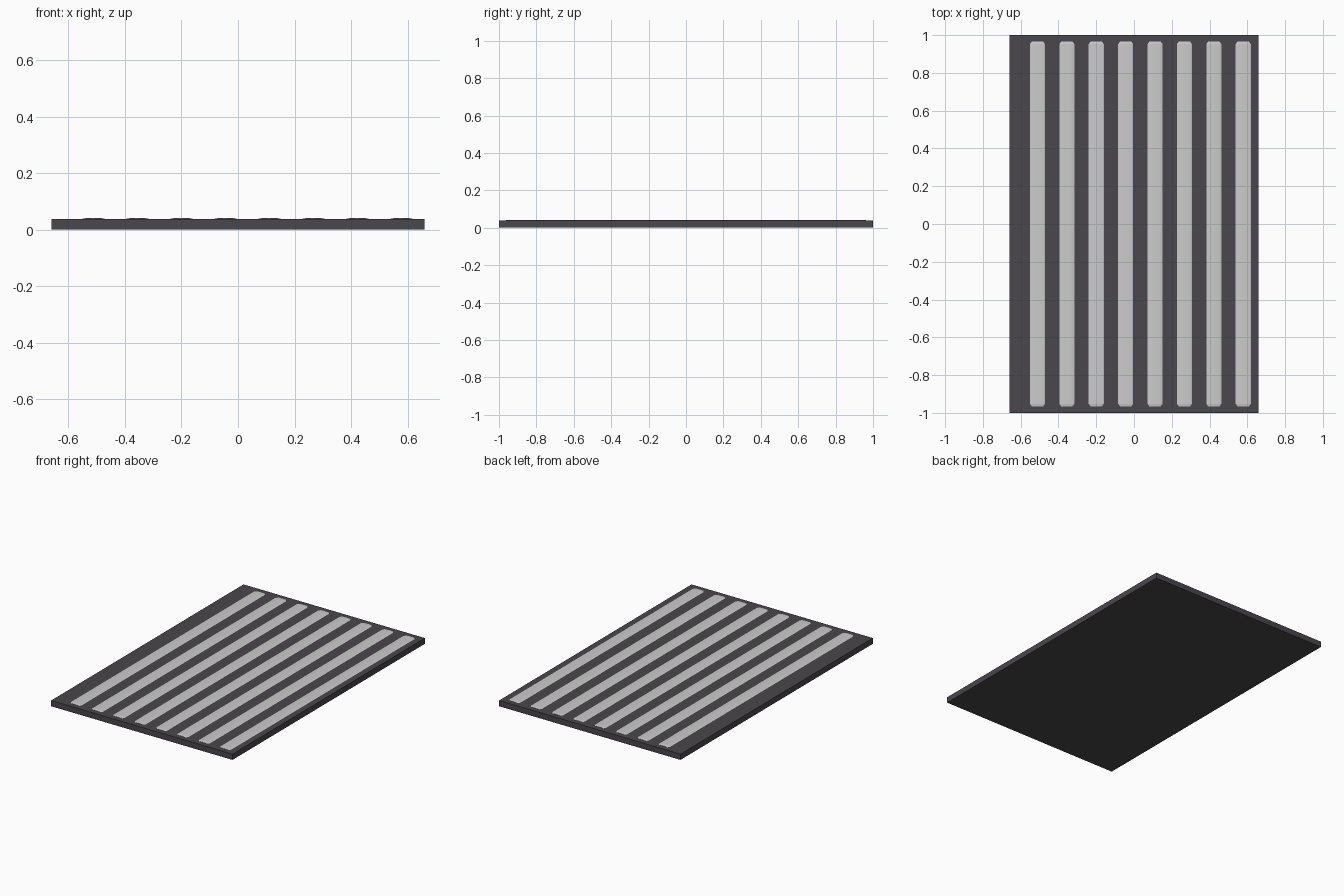
import bpy, bmesh, math

if "Cube" in bpy.data.objects:
    bpy.data.objects.remove(bpy.data.objects["Cube"])

def material(name, col):
    m = bpy.data.materials.new(name)
    m.diffuse_color = (*col, 1)
    m.use_nodes = True
    m.node_tree.nodes["Principled BSDF"].inputs["Base Color"].default_value = m.diffuse_color
    return m

dark = material("charcoal", (0.068, 0.063, 0.072))
light = material("pale grey", (0.6, 0.6, 0.6))

def finish(name, bm, mat):
    bmesh.ops.recalc_face_normals(bm, faces=bm.faces)
    me = bpy.data.meshes.new(name)
    bm.to_mesh(me)
    bm.free()
    me.materials.append(mat)
    ob = bpy.data.objects.new(name, me)
    bpy.context.collection.objects.link(ob)
    return ob

# flat base slab
T = 0.038
bm = bmesh.new()
bmesh.ops.create_cube(bm, size=1)
for v in bm.verts:
    v.co = (v.co.x * 1.32, v.co.y * 2, (v.co.z + 0.5) * T)
finish("base_plate", bm, dark)

# shallow domed strip with clipped ends, lofted from arched cross-sections
SECTIONS = [(-0.966, 0.030, 0.0015), (-0.952, 0.040, 0.004),
            (0.952, 0.040, 0.004), (0.966, 0.030, 0.0015)]

def strip(name, cx, n=6):
    bm = bmesh.new()
    rings = []
    for y, hw, h in SECTIONS:
        arc = [bm.verts.new((cx - hw * math.cos(math.pi * k / n), y,
                             T + h * math.sin(math.pi * k / n))) for k in range(n + 1)]
        base = [bm.verts.new((cx + s * hw, y, T - 0.003)) for s in (1, -1)]
        rings.append(arc + base)
    for a, b in zip(rings, rings[1:]):
        for i in range(len(a)):
            j = (i + 1) % len(a)
            bm.faces.new((a[i], a[j], b[j], b[i]))
    bm.faces.new(rings[0])
    bm.faces.new(rings[-1])
    finish(name, bm, light)

# eight parallel strips, offset slightly to the right
for i in range(8):
    strip(f"strip_{i + 1}", -0.511 + i * 0.1556)
